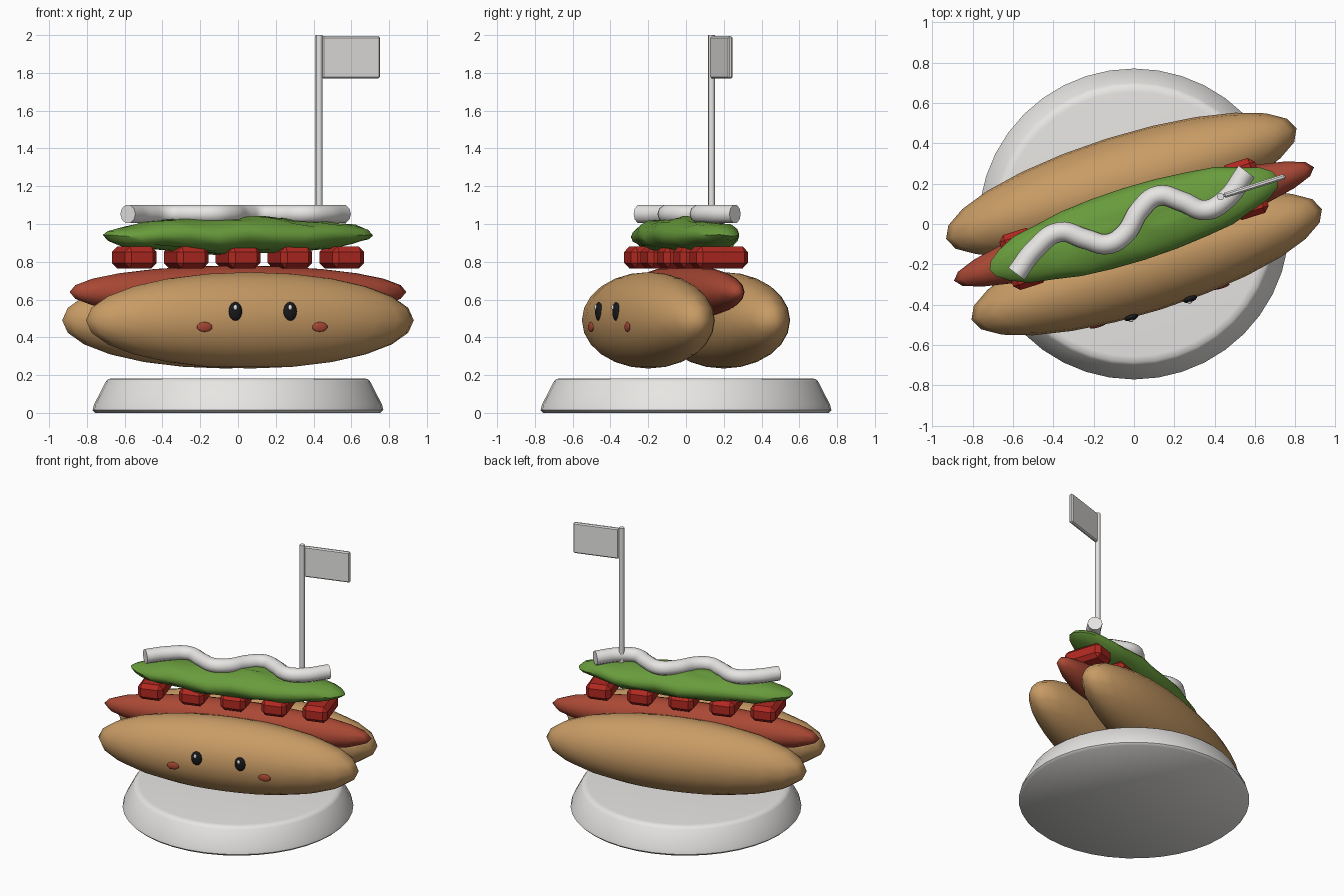
import bpy, bmesh, math
from mathutils import Matrix

if "Cube" in bpy.data.objects:
    bpy.data.objects.remove(bpy.data.objects["Cube"], do_unlink=True)

TURN = Matrix.Rotation(math.radians(17.5), 4, 'Z')  # the food sits turned on its plate


def material(name, r, g, b):
    m = bpy.data.materials.new(name)
    m.use_nodes = True
    m.diffuse_color = (r, g, b, 1)
    m.node_tree.nodes["Principled BSDF"].inputs["Base Color"].default_value = (r, g, b, 1)
    return m


white = material("white", 0.8, 0.79, 0.77)
bread = material("bread", 0.58, 0.33, 0.13)
meat = material("sausage red", 0.40, 0.065, 0.035)
tomato = material("tomato red", 0.44, 0.022, 0.015)
leaf = material("leaf green", 0.14, 0.33, 0.045)
black = material("black", 0.01, 0.01, 0.012)


def add(name, bm, mat, smooth=None, matrix=TURN):
    """Turn a bmesh into an object; smooth is the edge angle kept soft."""
    bmesh.ops.recalc_face_normals(bm, faces=bm.faces)
    mesh = bpy.data.meshes.new(name)
    bm.to_mesh(mesh)
    bm.free()
    obj = bpy.data.objects.new(name, mesh)
    bpy.context.collection.objects.link(obj)
    obj.matrix_world = matrix
    mesh.materials.append(mat)
    if smooth:
        soften(obj, smooth)
    return obj


def soften(obj, angle):
    bpy.ops.object.select_all(action='DESELECT')
    obj.select_set(True)
    bpy.context.view_layer.objects.active = obj
    bpy.ops.object.shade_smooth_by_angle(angle=math.radians(angle))


def ball(name, centre, radii, mat, segments=24, rings=12):
    bm = bmesh.new()
    bmesh.ops.create_uvsphere(bm, u_segments=segments, v_segments=rings, radius=1)
    bmesh.ops.scale(bm, vec=radii, verts=bm.verts)
    bmesh.ops.translate(bm, vec=centre, verts=bm.verts)
    return add(name, bm, mat, 120)


def block(name, centre, size, bevel, mat):
    bm = bmesh.new()
    bmesh.ops.create_cube(bm, size=1)
    bmesh.ops.scale(bm, vec=size, verts=bm.verts)
    bmesh.ops.bevel(bm, geom=bm.edges[:], offset=bevel, segments=1, affect='EDGES')
    bmesh.ops.translate(bm, vec=centre, verts=bm.verts)
    return add(name, bm, mat)


# Plate: a lathed profile
bm = bmesh.new()
profile = [(0, 0), (0.755, 0), (0.77, 0.015), (0.762, 0.045),
           (0.7, 0.165), (0.685, 0.18), (0.655, 0.183), (0, 0.183)]
verts = [bm.verts.new((r, 0, z)) for r, z in profile]
edges = [bm.edges.new(pair) for pair in zip(verts, verts[1:])]
bmesh.ops.spin(bm, geom=verts + edges, cent=(0, 0, 0), axis=(0, 0, 1),
               angle=math.tau, steps=40)
bmesh.ops.remove_doubles(bm, verts=bm.verts, dist=0.0005)
add("plate", bm, white, 50, Matrix())

# Bun halves and sausage
BUN_Y, BUN_Z, BUN = 0.209, 0.49, (0.91, 0.235, 0.255)
ball("front_bun", (0, -BUN_Y, BUN_Z), BUN, bread)
ball("back_bun", (0, BUN_Y, BUN_Z), BUN, bread)
ball("sausage", (0, 0, 0.64), (0.935, 0.14, 0.14), meat)


# Face, set onto the front bun surface
def bun_front(u, z):
    return -BUN_Y - BUN[1] * math.sqrt(1 - (u / BUN[0]) ** 2 - ((z - BUN_Z) / BUN[2]) ** 2)


for side, s in (("right", -1), ("left", 1)):
    u = 0.152 * s
    y = bun_front(u, 0.54)
    ball(side + "_eye", (u, y, 0.537), (0.037, 0.018, 0.05), black, 16, 10)
    ball(side + "_eye_glint", (u - 0.005, y - 0.016, 0.558), (0.011, 0.008, 0.015), white, 10, 6)
    u = 0.32 * s
    ball(side + "_cheek", (u, bun_front(u, 0.455), 0.455), (0.043, 0.009, 0.026), meat, 16, 8)

# Tomato pieces
for i in range(5):
    block("tomato_%d" % (i + 1), ((i - 2) * 0.288, 0, 0.823), (0.175, 0.285, 0.115), 0.028, tomato)

# Lettuce: a flat ellipsoid with a rippled surface
lettuce = ball("lettuce", (0, 0, 0), (0.75, 0.185, 0.095), leaf, 28, 12)
for v in lettuce.data.vertices:
    x, y, z = v.co
    v.co.z = z + 0.94 + 0.012 * math.sin(17 * x + 9 * y) * math.cos(14 * y + 4 * x)
    v.co.y = y * (1 + 0.05 * math.sin(19 * x))
soften(lettuce, 45)

# Sauce: a wavy tube
curve = bpy.data.curves.new("sauce", 'CURVE')
curve.dimensions = '3D'
curve.bevel_depth = 0.05
curve.bevel_resolution = 3
curve.resolution_u = 6
curve.use_fill_caps = True
path = [(-0.63, -0.06), (-0.505, 0.028), (-0.365, 0.073), (-0.25, 0.0), (-0.154, -0.056),
        (-0.058, -0.034), (0.05, 0.058), (0.156, 0.098), (0.26, 0.035),
        (0.355, -0.04), (0.462, -0.025), (0.61, 0.08)]
spline = curve.splines.new('BEZIER')
spline.bezier_points.add(len(path) - 1)
for point, (u, v) in zip(spline.bezier_points, path):
    point.co = (u, v, 1.053)
    point.handle_left_type = point.handle_right_type = 'AUTO'
sauce = bpy.data.objects.new("sauce", curve)
bpy.context.collection.objects.link(sauce)
sauce.matrix_world = TURN
curve.materials.append(white)
bpy.ops.object.select_all(action='DESELECT')
sauce.select_set(True)
bpy.context.view_layer.objects.active = sauce
bpy.ops.object.convert(target='MESH')
soften(bpy.context.view_layer.objects.active, 50)

# Flag on its pole
bm = bmesh.new()
bmesh.ops.create_cone(bm, cap_ends=True, segments=12, radius1=0.018, radius2=0.018, depth=1.0)
bmesh.ops.translate(bm, vec=(0.45, 0, 1.5), verts=bm.verts)
add("flag_pole", bm, white, 40)
block("flag", (0.626, 0, 1.882), (0.32, 0.026, 0.224), 0.008, white)
